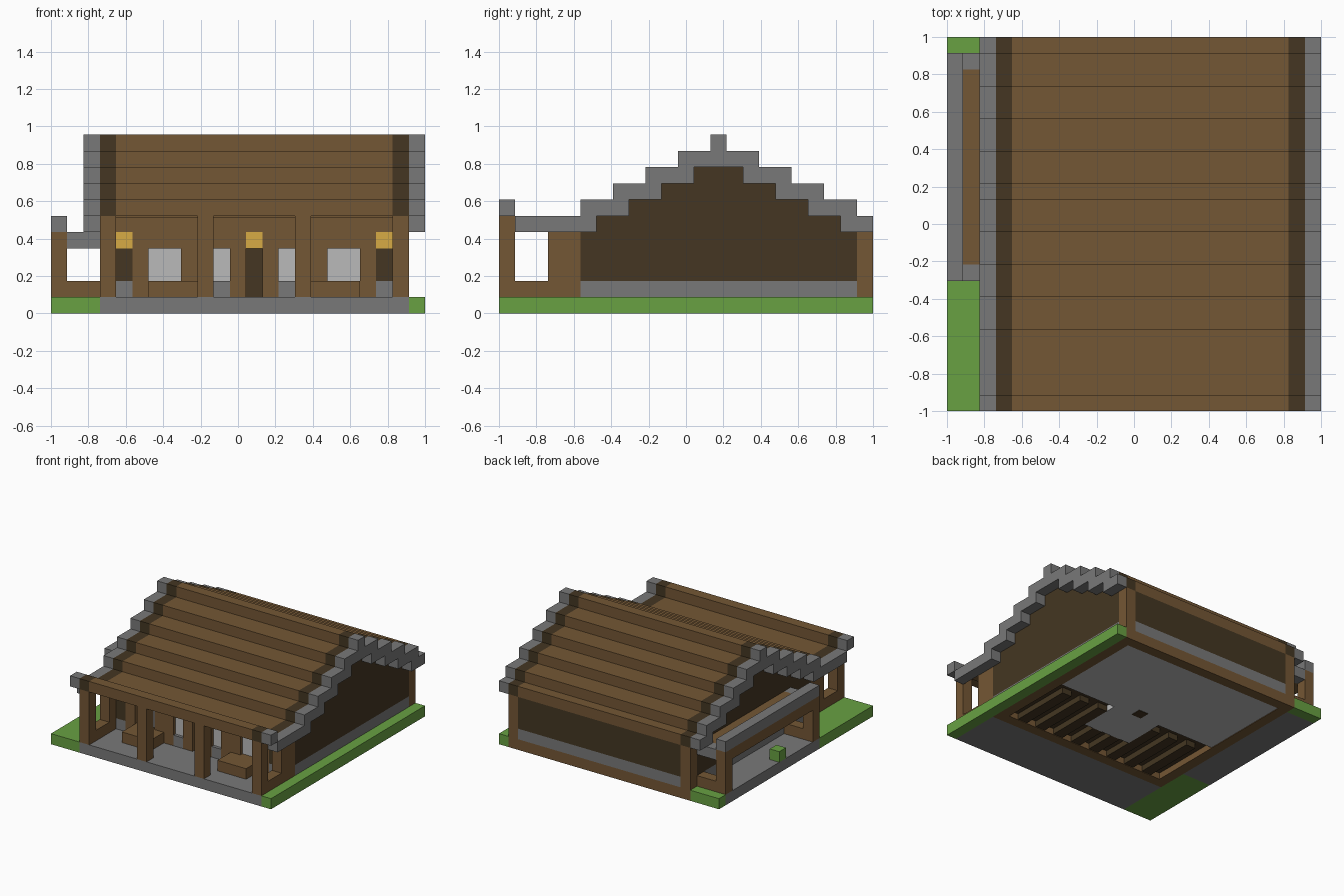
import bpy

cube = bpy.data.objects.get("Cube")
if cube:
    bpy.data.objects.remove(cube)

U = 2 / 23      # one block; coordinates below count blocks from the right front corner


def material(name, rgb):
    m = bpy.data.materials.new(name)
    m.use_nodes = True
    m.diffuse_color = (*rgb, 1)
    m.node_tree.nodes["Principled BSDF"].inputs["Base Color"].default_value = (*rgb, 1)
    return m


WOOD = material("oak_brown", (0.175, 0.095, 0.035))
DARK = material("dark_brown", (0.058, 0.037, 0.016))
STONE = material("stone_grey", (0.19, 0.19, 0.19))
GRASS = material("grass_green", (0.14, 0.355, 0.055))
GOLD = material("lamp_gold", (0.68, 0.41, 0.06))
PALE = material("pale_grey", (0.49, 0.49, 0.49))


def prism(name, mat, outline, x0, x1):
    """Extrude a y-z outline along x."""
    n = len(outline)
    verts = [(x * U - 1, y * U - 1, z * U) for x in (x0, x1) for y, z in outline]
    faces = [tuple(range(n)), tuple(range(2 * n - 1, n - 1, -1))]
    faces += [(i, i + n, (i + 1) % n + n, (i + 1) % n) for i in range(n)]
    mesh = bpy.data.meshes.new(name)
    mesh.from_pydata(verts, [], faces)
    mesh.materials.append(mat)
    obj = bpy.data.objects.new(name, mesh)
    bpy.context.collection.objects.link(obj)
    return obj


def box(name, mat, x0, x1, y0, y1, z0, z1):
    return prism(name, mat, [(y0, z0), (y0, z1), (y1, z1), (y1, z0)], x0, x1)


def mirrored(name, mat, x0, x1, *rest):
    """A box and its twin across the middle of the house."""
    box("left_" + name, mat, 25 - x1, 25 - x0, *rest)
    box("right_" + name, mat, x0, x1, *rest)


def stepped(start, stop, low, high):
    """Staircase outline between two block height functions."""
    top = [p for y in range(start, stop) for p in ((y, high(y)), (y + 1, high(y)))]
    bottom = [p for y in range(start, stop) for p in ((y, low(y)), (y + 1, low(y)))]
    pts = top + bottom[::-1]
    # drop repeated and in-line points
    pts = [p for i, p in enumerate(pts) if p != pts[i - 1]]
    n = len(pts)
    return [p for i, p in enumerate(pts)
            if not any(pts[i - 1][k] == p[k] == pts[(i + 1) % n][k] for k in (0, 1))]


def roof_top(y):
    return 6 if y < 5 else 11 - (abs(y - 13) + 1) // 2


def roof_under(y):
    return 5 if y < 5 else 9 - abs(y - 13) // 2


def thin_porch_under(y):
    return 5.9 if y < 4 else roof_under(y)


# Ground and foundation
box("left_lawn", GRASS, 22, 23, 0, 23, 0, 1)
box("right_front_lawn", GRASS, 0, 3, 0, 8, 0, 1)
box("right_back_lawn", GRASS, 0, 3, 22, 23, 0, 1)
box("side_porch_floor", STONE, 0, 3, 8, 22, 0, 1)
box("front_porch_floor", STONE, 3, 22, 0, 5, 0, 1)
mirrored("sill", WOOD, 3, 4, 5, 23, 0, 1)
box("front_sill", WOOD, 4, 21, 5, 6, 0, 1)
box("back_sill", WOOD, 4, 21, 22, 23, 0, 1)
box("house_floor", PALE, 4, 21, 13, 22, 0.05, 1)
box("middle_floor", PALE, 10, 15, 9, 13, 0.05, 1)
box("floor_hatch", DARK, 12, 13, 13, 14, 0, 0.06)
box("sunken_floor", DARK, 4, 21, 6, 13, 0.6, 1)
for x in range(5, 20, 2):
    box("floor_joist", DARK, x, x + 1, 6, 9 if 9 < x < 15 else 12, 0.05, 0.6)

# Roof: stepped slopes with an upturned front eave
trim = stepped(1, 23, roof_under, roof_top)
slope = stepped(1, 23, thin_porch_under, roof_top)
for name, mat, outline, x0, x1 in (("right_roof_trim", STONE, trim, 2, 3),
                                   ("right_roof_band", DARK, slope, 3, 4),
                                   ("roof", WOOD, slope, 4, 21),
                                   ("left_roof_band", DARK, slope, 21, 22),
                                   ("left_roof_trim", STONE, trim, 22, 23)):
    prism(name, mat, outline, x0, x1)
    box(name + "_eave", mat, x0, x1, 0, 1, 6, 7)

# Gable and back walls, flush with their corner posts
gable = stepped(5, 22, lambda y: 2, roof_under)
prism("left_gable_wall", DARK, gable, 21, 22)
prism("right_gable_wall", DARK, gable, 3, 4)
mirrored("wall_base", STONE, 3, 4, 5, 22, 1, 2)
box("back_wall", DARK, 4, 21, 22, 23, 2, 5)
box("back_wall_base", STONE, 4, 21, 22, 23, 1, 2)
mirrored("back_post", WOOD, 3, 4, 22, 23, 1, 5)
mirrored("front_corner_post", WOOD, 3, 4, 3, 5, 1, 5)

# Front porch
for x in (3, 9, 15, 21):
    box("porch_post", WOOD, x, x + 1, 0, 1, 1, 6)
mirrored("porch_rail", WOOD, 3, 4, 1, 3, 1, 2)
mirrored("porch_bench", WOOD, 6, 9, 2, 4, 1, 2)

# Front wall with windows, door and lamps
for x in (5, 8):
    mirrored("window_post", WOOD, x, x + 1, 4, 5, 1, 5)
mirrored("window_base", WOOD, 6, 8, 4, 5, 1, 2)
mirrored("wide_window", PALE, 6, 8, 4.3, 4.6, 2, 4)
mirrored("wide_lintel", WOOD, 6, 8, 4, 5, 4, 5)
mirrored("wall_panel", WOOD, 9, 10, 4, 5, 1, 5)
mirrored("narrow_base", STONE, 10, 11, 4, 5, 1, 2)
mirrored("narrow_window", PALE, 10, 11, 4.3, 4.6, 2, 4)
mirrored("narrow_lintel", WOOD, 10, 11, 4, 5, 4, 5)
mirrored("door_post", WOOD, 11, 12, 4, 5, 1, 5)
mirrored("end_base", STONE, 4, 5, 4, 5, 1, 2)
mirrored("end_panel", DARK, 4, 5, 4, 5, 2, 4)
box("door", DARK, 12, 13, 4.3, 4.7, 1, 4)
for x in (4, 12, 20):
    box("lamp", GOLD, x, x + 1, 4, 5, 4, 5)

# Side porch
box("side_eave", STONE, 0, 1, 8, 22, 5, 6)
box("side_beam", WOOD, 0, 1, 8, 22, 4, 5)
box("side_roof", WOOD, 1, 3, 9, 21, 4, 5)
for y in (8, 21):
    box("side_roof_trim", STONE, 1, 3, y, y + 1, 4, 5)
    box("side_post", WOOD, 0, 1, y, y + 1, 1, 4)
    box("side_rail", WOOD, 1, 3, y, y + 1, 1, 2)
box("shrub", GRASS, 0, 1, 13, 14, 1, 2)
